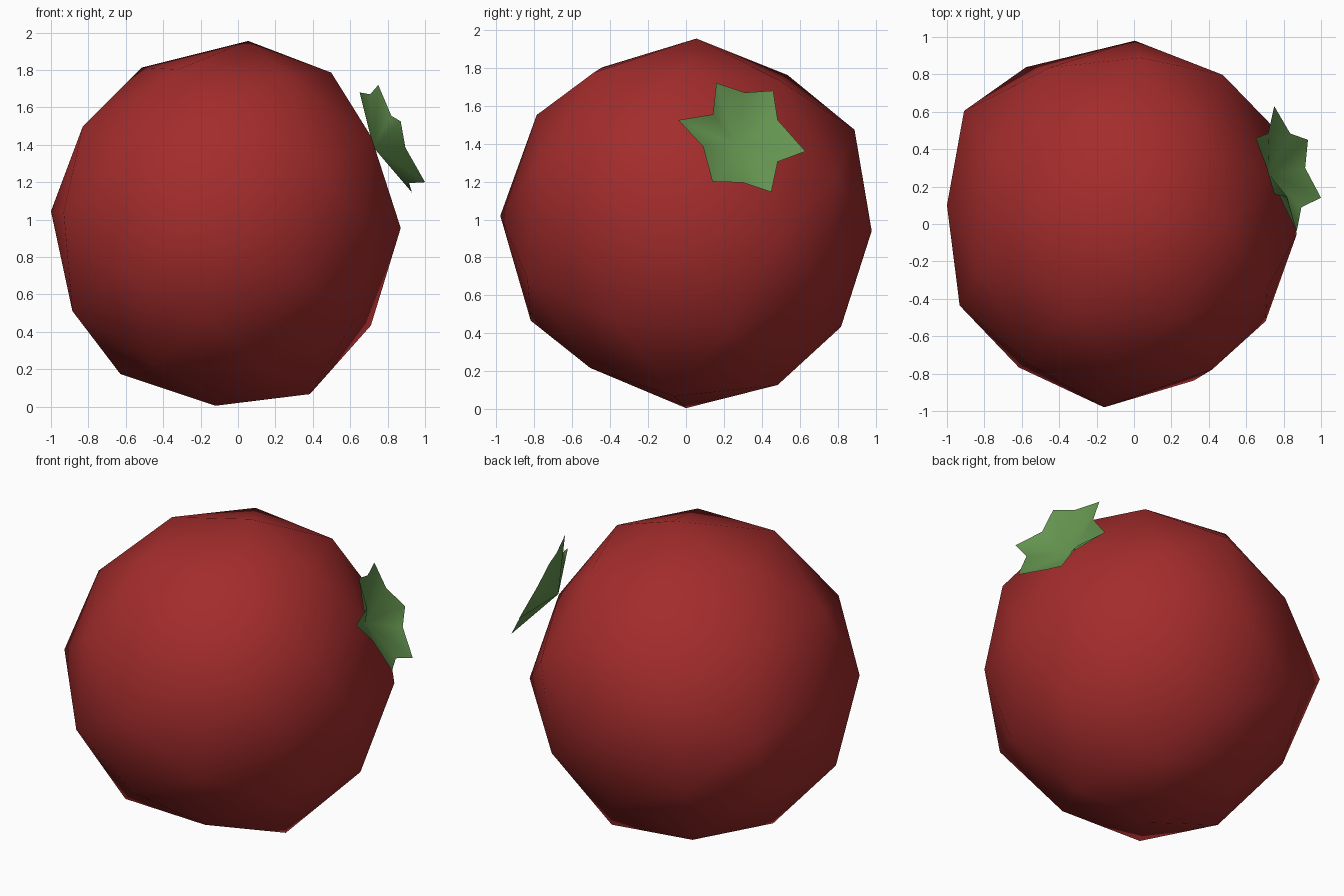
import bpy, bmesh
from mathutils import Matrix, Vector

if "Cube" in bpy.data.objects:
    bpy.data.objects.remove(bpy.data.objects["Cube"])

PHI = (1 + 5 ** 0.5) / 2
CENTRE = Vector((-0.065, 0.0, 0.98))
AXIS = Vector((0.854, 0.304, 0.42)).normalized()   # stem direction
HUB = Vector((0.72, 0.265, 1.385))                 # where the leaf sits


def material(name, rgb):
    m = bpy.data.materials.new(name)
    m.diffuse_color = (*rgb, 1)
    m.use_nodes = True
    m.node_tree.nodes["Principled BSDF"].inputs["Base Color"].default_value = m.diffuse_color
    return m


def finish(bm, name, mat):
    for f in bm.faces:
        f.smooth = True
    me = bpy.data.meshes.new(name)
    bm.to_mesh(me)
    bm.free()
    me.materials.append(mat)
    ob = bpy.data.objects.new(name, me)
    bpy.context.collection.objects.link(ob)


# Fruit: once-subdivided icosahedron, tilted and slightly squashed
bm = bmesh.new()
for a in (-1, 1):
    for b in (-PHI, PHI):
        for co in ((0, b, a), (a, 0, b), (b, a, 0)):
            bm.verts.new(co)
bmesh.ops.convex_hull(bm, input=bm.verts[:])
bmesh.ops.subdivide_edges(bm, edges=bm.edges[:], cuts=1, use_grid_fill=True)
tilt = Matrix(((0.935, 0.07, 0.085),
               (-0.07, 0.98, 0.03),
               (-0.045, -0.04, 0.975)))
# Natural lumps: (direction on the ball, shift)
lumps = [((0, 0, 1), (.035, .025, 0)), ((0, 0, -1), (.03, .03, 0)),
         ((-1, 0, 0), (0, .03, .02)), ((0, -1, 0), (-.025, 0, 0)),
         ((-5, 0, 8), (-.03, 0, -.02)), ((5, 0, -8), (.03, 0, -.06)),
         ((-8, -3, 5), (-.03, 0, -.02)), ((-8, -3, -5), (0, 0, -.03)),
         ((8, 3, -5), (.04, 0, -.01)), ((0, 8, 5), (0, .04, .015)),
         ((0, -8, -5), (0, .03, -.035)), ((0, -8, 5), (0, .03, .025)),
         ((3, 5, -8), (0, .04, -.03)), ((3, -5, -8), (0, .03, .02)),
         ((-8, -5, 0), (-.035, .02, 0)), ((-8, 5, 0), (-.085, .03, 0)),
         ((8, -5, 0), (.01, .055, 0)), ((8, 5, 0), (0, .04, 0)),
         ((5, 8, 3), (-.01, .03, 0)), ((5, -8, 3), (.045, .04, 0)),
         ((-5, 8, -3), (-.075, .02, 0)), ((1, 0, 0), (0, .015, .02))]
for v in bm.verts:
    v.co.normalize()
shift = {}
for d, s in lumps:
    d = Vector(d)
    shift[max(bm.verts, key=lambda v: v.co.dot(d))] = Vector(s)
for v in bm.verts:
    v.co = CENTRE + tilt @ v.co + shift.get(v, Vector())
# Dimple under the leaf
min(bm.verts, key=lambda v: (v.co - HUB).length).co = HUB
bmesh.ops.recalc_face_normals(bm, faces=bm.faces[:])
finish(bm, "fruit", material("tomato red", (0.37, 0.025, 0.025)))

# Leaf: six-pointed star, cupped to the hub
star = [(.75, .16, 1.72), (.707, .31, 1.67), (.65, .46, 1.68), (.717, .484, 1.525),
        (.75, .63, 1.36), (.835, .484, 1.305), (.93, .45, 1.145), (.915, .30, 1.195),
        (1.0, .14, 1.20), (.895, .09, 1.385), (.87, -.04, 1.525), (.82, .142, 1.555)]
bm = bmesh.new()
hub = bm.verts.new(HUB + AXIS * 0.004)
rim = [bm.verts.new(p) for p in star]
for i, v in enumerate(rim):
    bm.faces.new((hub, v, rim[i - 1]))
finish(bm, "leaf", material("leaf green", (0.13, 0.30, 0.08)))
